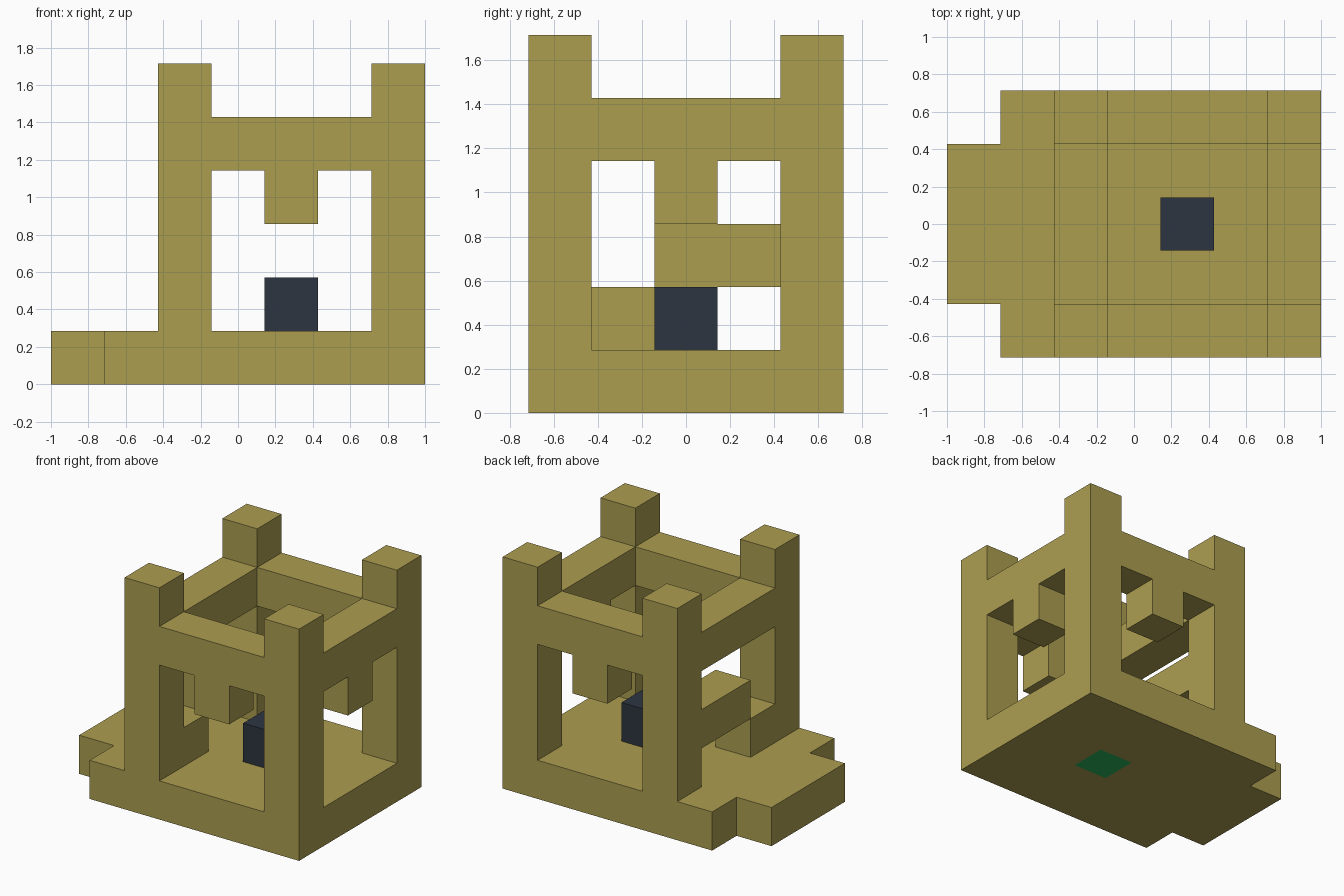
import bpy, bmesh
from mathutils import Vector

cube = bpy.data.objects.get("Cube")
if cube:
    bpy.data.objects.remove(cube, do_unlink=True)

U = 2 / 7                      # edge of one building block
SIZE = Vector((7, 5, 6))       # overall size in blocks


def material(name, srgb):
    color = [((c / 255 + 0.055) / 1.055) ** 2.4 for c in srgb] + [1]
    mat = bpy.data.materials.new(name)
    mat.use_nodes = True
    mat.diffuse_color = color
    mat.node_tree.nodes["Principled BSDF"].inputs["Base Color"].default_value = color
    return mat


GOLD = material("sandy_gold", (172, 157, 80))
DARK = material("dark_slate", (45, 53, 65))
GREEN = material("green", (42, 180, 90))


def blocks(xs, ys, zs):
    return {(x, y, z) for x in xs for y in ys for z in zs}


def span(a, b):
    return range(a, b + 1)


# Parts in block coordinates
parts = {}
centre = blocks([4], [2], [0])
parts["green_floor_block"] = (centre, GREEN)
parts["dark_core_block"] = (blocks([4], [2], [1]), DARK)
parts["floor"] = (blocks(span(1, 6), span(0, 4), [0]) - centre, GOLD)
parts["entrance_step"] = (blocks([0], span(1, 3), [0]), GOLD)
for side, y in (("front", 0), ("back", 4)):
    parts[side + "_right_tower"] = (blocks([2], [y], span(1, 5)), GOLD)
    parts[side + "_left_tower"] = (blocks([6], [y], span(1, 5)), GOLD)
    parts[side + "_beam"] = (blocks(span(3, 5), [y], [4]), GOLD)
    parts[side + "_hanging_block"] = (blocks([4], [y], [3]), GOLD)
parts["right_beam"] = (blocks([2], span(1, 3), [4]), GOLD)
parts["left_beam"] = (blocks([6], span(1, 3), [4]), GOLD)
parts["left_hanging_block"] = (blocks([6], [2], [3]), GOLD)
parts["lower_stair"] = (blocks([2], [1], [1]), GOLD)
parts["upper_stair"] = (blocks([2], span(2, 3), [2]), GOLD)

filled = {cell: mat for cells, mat in parts.values() for cell in cells}


def build(name, cells, mat):
    """Make a part, leaving out faces buried against the same material."""
    bm = bmesh.new()
    for cell in sorted(cells):
        for axis in range(3):
            for sign in (0, 1):
                near = list(cell)
                near[axis] += 2 * sign - 1
                if filled.get(tuple(near)) == mat:
                    continue
                corners = []
                for a, b in ((0, 0), (1, 0), (1, 1), (0, 1)):
                    p = Vector(cell)
                    p[axis] += sign
                    p[(axis + 1) % 3] += a
                    p[(axis + 2) % 3] += b
                    p.x -= SIZE.x / 2
                    p.y -= SIZE.y / 2
                    corners.append(bm.verts.new(p * U))
                bm.faces.new(corners if sign else corners[::-1])
    bmesh.ops.remove_doubles(bm, verts=bm.verts, dist=0.001)
    mesh = bpy.data.meshes.new(name)
    bm.to_mesh(mesh)
    bm.free()
    mesh.materials.append(mat)
    bpy.context.scene.collection.objects.link(bpy.data.objects.new(name, mesh))


for part_name, (part_cells, part_mat) in parts.items():
    build(part_name, part_cells, part_mat)
